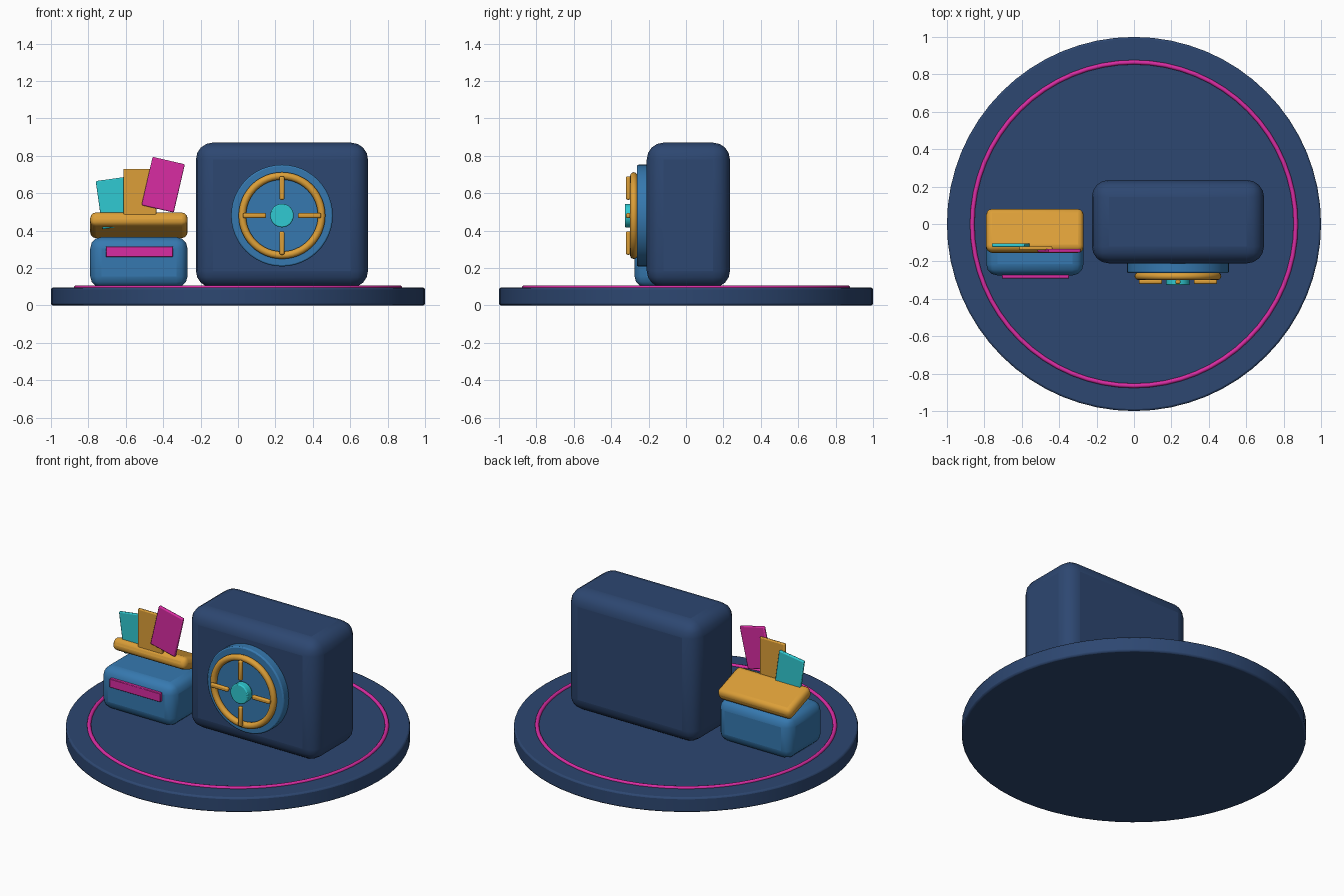
import bpy, math
from mathutils import Vector

if "Cube" in bpy.data.objects:
    bpy.data.objects.remove(bpy.data.objects["Cube"])


def material(name, rgb):
    """Flat colour from 0-255 sRGB values."""
    lin = [((c / 255 + 0.055) / 1.055) ** 2.4 for c in rgb]
    m = bpy.data.materials.new(name)
    m.diffuse_color = (*lin, 1)
    m.use_nodes = True
    m.node_tree.nodes["Principled BSDF"].inputs["Base Color"].default_value = m.diffuse_color
    return m


navy = material("navy", (45, 71, 113))
blue = material("mid_blue", (54, 121, 176))
gold = material("gold", (220, 159, 56))
magenta = material("magenta", (216, 44, 162))
cyan = material("cyan", (48, 202, 210))


def finish(name, mat, bevel=0, segments=3):
    ob = bpy.context.object
    ob.name = name
    ob.data.materials.append(mat)
    if bevel:
        b = ob.modifiers.new("rounding", "BEVEL")
        b.width, b.segments = bevel, segments
        b.limit_method, b.angle_limit = "ANGLE", math.radians(40)
    bpy.ops.object.shade_smooth_by_angle(angle=math.radians(35))
    return ob


def box(name, center, size, mat, bevel=0, rot=(0, 0, 0), segments=3):
    bpy.ops.mesh.primitive_cube_add(size=1, location=center)
    ob = bpy.context.object
    ob.scale = size
    bpy.ops.object.transform_apply(location=False, rotation=False, scale=True)
    ob.rotation_euler = [math.radians(a) for a in rot]
    return finish(name, mat, bevel, segments)


def disc(name, center, radius, depth, mat, bevel, facing_front=True, sides=48):
    rot = (math.pi / 2, 0, 0) if facing_front else (0, 0, 0)
    bpy.ops.mesh.primitive_cylinder_add(vertices=sides, radius=radius, depth=depth,
                                        location=center, rotation=rot)
    return finish(name, mat, bevel, 2)


def ring(name, center, major, minor, mat, rot=(0, 0, 0), sides=64):
    bpy.ops.mesh.primitive_torus_add(major_radius=major, minor_radius=minor,
                                     major_segments=sides, minor_segments=12,
                                     location=center, rotation=rot)
    return finish(name, mat)


# Round platform with inlaid ring
disc("platform", (0, 0, 0.0475), 1.0, 0.095, navy, 0.01, False, 64)
ring("platform_ring", (0, 0, 0.095), 0.865, 0.012, magenta)

# Vault body
box("vault_body", (0.235, 0.0125, 0.4825), (0.92, 0.445, 0.775), navy, 0.09, segments=4)

# Vault door with wheel, four spokes and hub
dial = Vector((0.235, 0, 0.48))
disc("door_plate", dial + Vector((0, -0.225, 0)), 0.272, 0.075, blue, 0.008)
ring("wheel_rim", dial + Vector((0, -0.279, 0)), 0.212, 0.02, gold, (math.pi / 2, 0, 0), 48)
for i in range(4):
    a = i * math.pi / 2
    off = Vector((math.cos(a) * 0.147, -0.309, math.sin(a) * 0.147))
    box(f"wheel_spoke_{i + 1}", dial + off, (0.125, 0.024, 0.027), gold, 0.008,
        (0, -90 * i, 0), 2)
disc("wheel_hub", dial + Vector((0, -0.302, 0)), 0.063, 0.05, cyan, 0.006, sides=32)

# Chest with raised lid and front label
box("chest", (-0.53, -0.0975, 0.23), (0.52, 0.355, 0.27), blue, 0.06)
box("chest_lid", (-0.53, -0.037, 0.428), (0.52, 0.24, 0.077), gold, 0.03, (-20, 0, 0))
box("chest_label", (-0.527, -0.281, 0.287), (0.36, 0.022, 0.056), magenta, 0.003, segments=1)

# Cards fanned out of the chest: x, y, z, height, tilt, colour
cards = [(-0.655, -0.113, 0.548, 0.26, -8, cyan),
         (-0.525, -0.130, 0.600, 0.26, 0, gold),
         (-0.400, -0.143, 0.645, 0.265, 13, magenta)]
for i, (x, y, z, h, tilt, mat) in enumerate(cards):
    box(f"card_{i + 1}", (x, y, z), (0.177, 0.02, h), mat, 0.006, (0, tilt, 0), 2)
